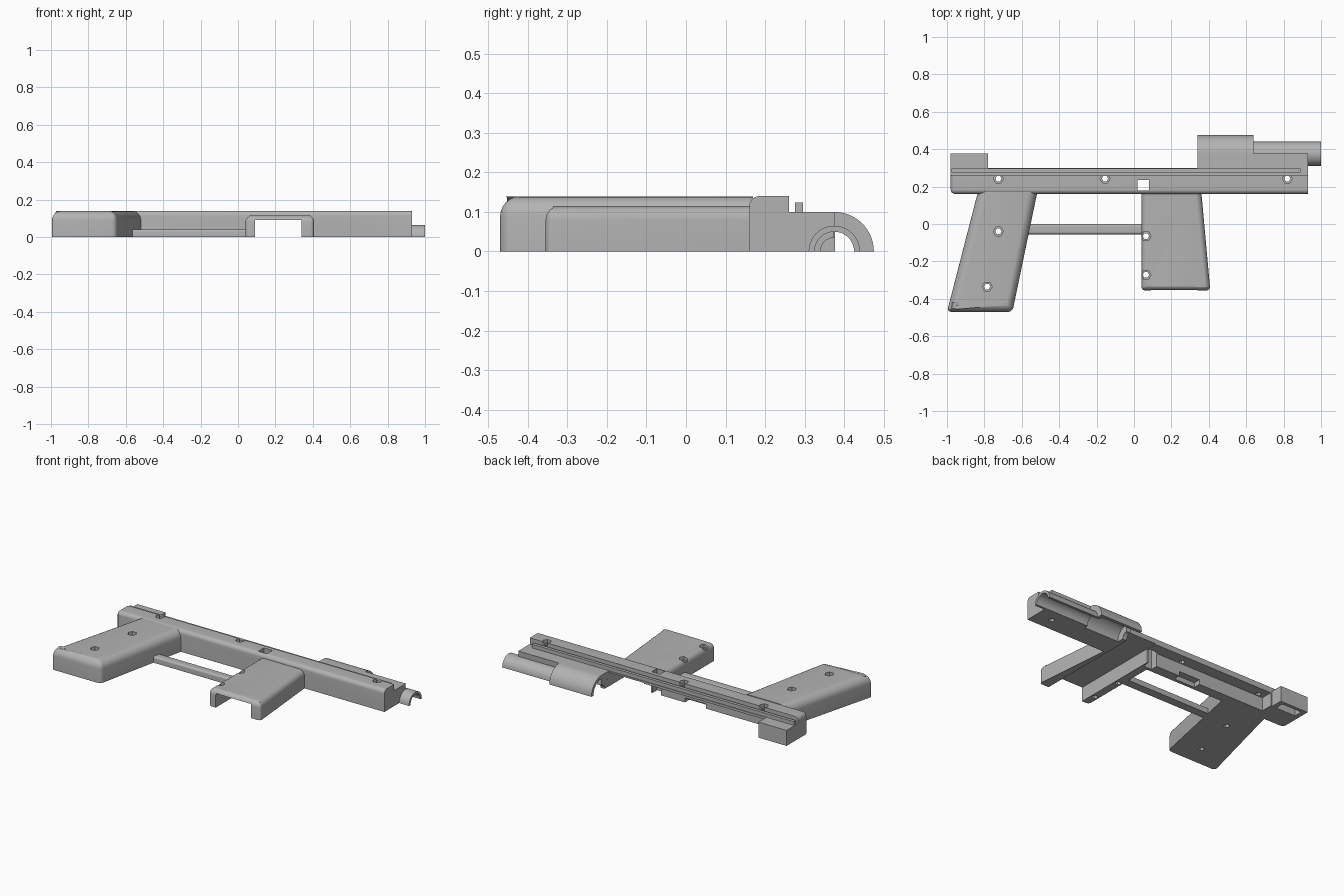
import bpy, bmesh, math
from mathutils import Vector

if "Cube" in bpy.data.objects:
    bpy.data.objects.remove(bpy.data.objects["Cube"])

grey = bpy.data.materials.new("plain grey")
grey.use_nodes = True
COLOUR = (0.45, 0.45, 0.45, 1)
grey.diffuse_color = COLOUR
grey.node_tree.nodes["Principled BSDF"].inputs["Base Color"].default_value = COLOUR


def finish(name, bm):
    bmesh.ops.recalc_face_normals(bm, faces=bm.faces)
    mesh = bpy.data.meshes.new(name)
    bm.to_mesh(mesh)
    bm.free()
    mesh.materials.append(grey)
    obj = bpy.data.objects.new(name, mesh)
    bpy.context.collection.objects.link(obj)
    return obj


def prism(name, profile, lo, hi, axis="x", rounds=()):
    """Extrude a profile; each round is (width, edge test on midpoint and direction)."""
    bm = bmesh.new()
    place = (lambda p, t: (t, *p)) if axis == "x" else (lambda p, t: (*p, t))
    face = bm.faces.new([bm.verts.new(place(p, lo)) for p in profile])
    moved = bmesh.ops.extrude_face_region(bm, geom=[face])["geom"]
    step = Vector(place((0, 0), hi - lo))
    bmesh.ops.translate(bm, vec=step, verts=[v for v in moved if isinstance(v, bmesh.types.BMVert)])
    for width, test in rounds:
        picked = [e for e in bm.edges
                  if test((e.verts[0].co + e.verts[1].co) / 2,
                          (e.verts[1].co - e.verts[0].co).normalized())]
        bmesh.ops.bevel(bm, geom=picked, offset=width, segments=6, profile=0.5, affect="EDGES")
    return finish(name, bm)


def box(name, x, y, z, rounds=()):
    rect = [(y[0], z[0]), (y[1], z[0]), (y[1], z[1]), (y[0], z[1])]
    return prism(name, rect, x[0], x[1], "x", rounds)


def arc(radius, start, end, n=20, centre=0.375):
    angles = [math.radians(start + (end - start) * i / n) for i in range(n + 1)]
    return [(centre + radius * math.cos(a), radius * math.sin(a)) for a in angles]


def cut(target, cutter):
    cutter.hide_render = True
    cutter.hide_set(True)
    mod = target.modifiers.new(cutter.name, "BOOLEAN")
    mod.operation = "DIFFERENCE"
    mod.solver = "EXACT"
    mod.object = cutter


def screw_hole(target, x, y, top):
    # hexagonal pocket above a narrow through hole
    for label, radius, low in (("pocket", 0.027, top - 0.02), ("shaft", 0.017, -0.05)):
        ring = [(x + radius * math.cos(math.pi * i / 3), y + radius * math.sin(math.pi * i / 3))
                for i in range(6)]
        cut(target, prism("screw_" + label + "_cutter", ring, low, top + 0.05, "z"))


# Main receiver with a stepped rear edge and rounded front and end edges
section = [(0.16, 0), (0.30, 0), (0.30, 0.10), (0.26, 0.10), (0.26, 0.14), (0.16, 0.14)]
receiver = prism("receiver", section, -0.98, 0.93, "x", [
    (0.025, lambda m, d: (m.y < 0.17 and m.z > 0.13)
        or (m.x < -0.97 and ((m.z > 0.13 and m.y < 0.25) or (m.y < 0.17 and abs(d.z) > 0.9))))])

# Grips
rear_grip = prism("rear_grip", [(-1.0, -0.47), (-0.65, -0.47), (-0.517, 0.17), (-0.835, 0.17)],
                  0, 0.139, "z", [
    (0.024, lambda m, d: m.y < -0.4 and abs(d.z) > 0.9),
    (0.05, lambda m, d: m.z > 0.13 and m.y < 0.16)])
front_grip = prism("front_grip", [(0.04, -0.355), (0.408, -0.355), (0.36, 0.17), (0.04, 0.17)],
                   0, 0.115, "z", [
    (0.02, lambda m, d: m.y < -0.3 and abs(d.z) > 0.9),
    (0.035, lambda m, d: m.z > 0.11 and m.y < 0.16)])

# Link bar between the grips
box("link_bar", (-0.58, 0.05), (-0.055, 0.0), (0, 0.04),
    [(0.012, lambda m, d: m.z > 0.03 and abs(d.x) > 0.9)])

# Sight rail and rear block
box("top_rail", (-0.975, 0.89), (0.276, 0.296), (0.09, 0.124))
rear_block = box("rear_block", (-0.98, -0.78), (0.295, 0.377), (0, 0.10))
cut(rear_block, box("rear_block_cutter", (-0.95, -0.81), (0.25, 0.355), (-0.02, 0.05)))

# Barrel housing, barrel and their bores
prism("barrel_housing",
      [(0.295, 0), (0.295, 0.10)] + arc(0.10, 90, 0) + arc(0.08, 0, 180), 0.34, 0.64)
prism("barrel_support",
      [(0.295, 0), (0.295, 0.10), (0.377, 0.10)] + arc(0.055, 90, 180), 0.64, 0.93)
prism("barrel", arc(0.065, 0, 180) + arc(0.05, 180, 0), 0.64, 1.0)
prism("barrel_shoulder", arc(0.09, 0, 180) + arc(0.05, 180, 0), 0.62, 0.64)
prism("housing_stop",
      [(0.296, 0), (0.296, 0.09), (0.372, 0.09)] + arc(0.035, 90, 180), 0.341, 0.37)

# Open channel through the front grip and receiver, and the open back
for part in (receiver, front_grip):
    cut(part, box("channel_cutter", (0.09, 0.34), (-0.5, 0.5), (-0.05, 0.09)))
cut(receiver, box("back_recess_cutter", (-0.77, 0.2), (0.225, 0.5), (-0.05, 0.085)))
cut(receiver, box("latch_slot_cutter", (-0.30, -0.15), (0.18, 0.3), (-0.05, 0.03)))
cut(receiver, box("catch_window_cutter", (0.02, 0.08), (0.18, 0.235), (-0.05, 0.2)))

# Screw holes
for x in (-0.725, -0.155, 0.82):
    screw_hole(receiver, x, 0.243, 0.14)
for x, y in ((-0.725, -0.04), (-0.785, -0.335)):
    screw_hole(rear_grip, x, y, 0.139)
for y in (-0.065, -0.272):
    screw_hole(front_grip, 0.064, y, 0.115)

# Smooth the rounded surfaces, keeping crisp edges
for obj in bpy.context.scene.objects:
    if obj.type == "MESH" and not obj.hide_render:
        bpy.ops.object.select_all(action="DESELECT")
        obj.select_set(True)
        bpy.context.view_layer.objects.active = obj
        bpy.ops.object.shade_smooth_by_angle(angle=math.radians(30))
